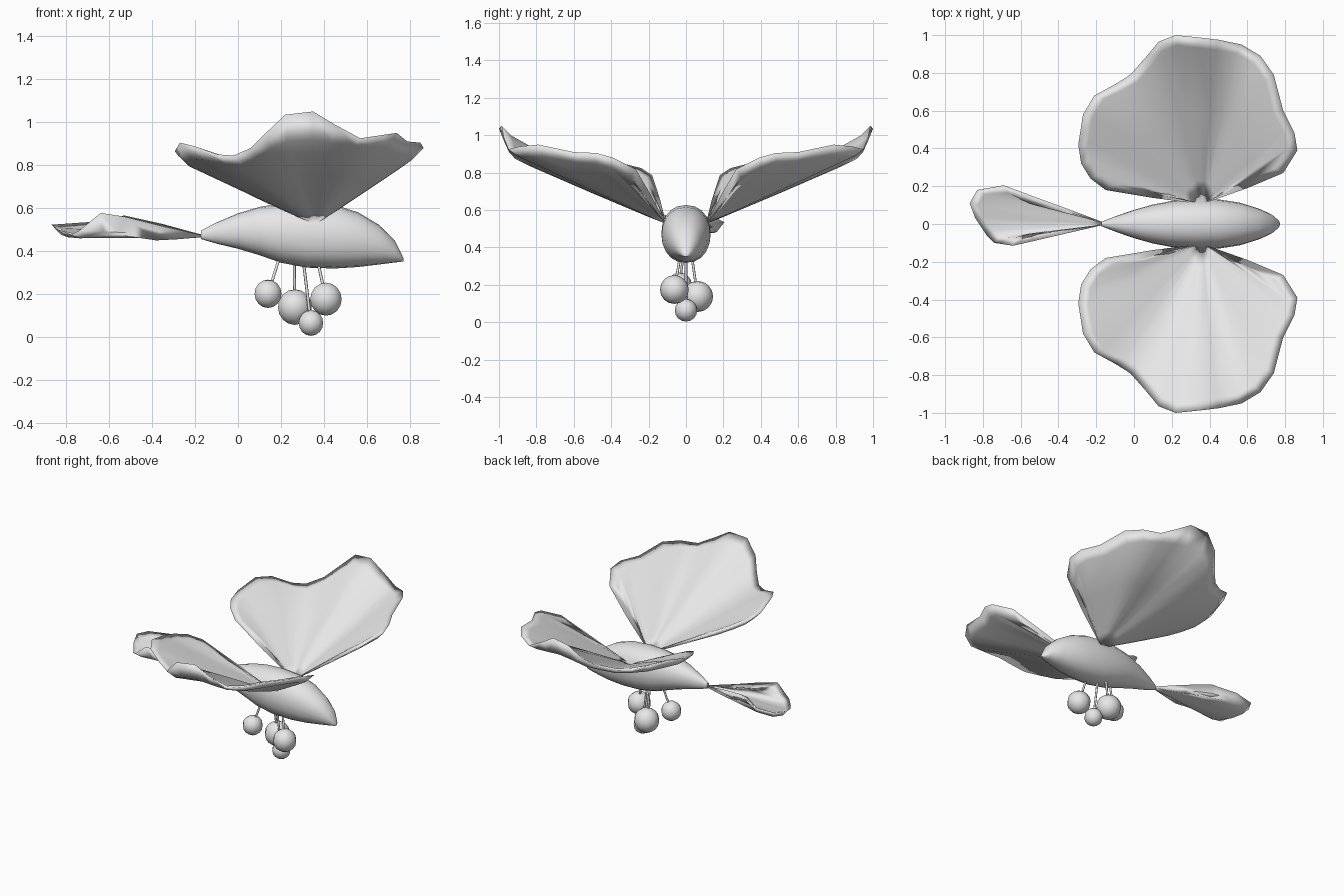
import bpy, bmesh, math
from mathutils import Vector

if "Cube" in bpy.data.objects:
    bpy.data.objects.remove(bpy.data.objects["Cube"])

grey = bpy.data.materials.new("plain grey")
grey.diffuse_color = (0.8, 0.8, 0.8, 1)
grey.use_nodes = True
grey.node_tree.nodes["Principled BSDF"].inputs["Base Color"].default_value = grey.diffuse_color


def finish(name, bm, angle=60):
    bmesh.ops.recalc_face_normals(bm, faces=bm.faces)
    mesh = bpy.data.meshes.new(name)
    bm.to_mesh(mesh)
    bm.free()
    mesh.materials.append(grey)
    obj = bpy.data.objects.new(name, mesh)
    bpy.context.collection.objects.link(obj)
    bpy.ops.object.select_all(action='DESELECT')
    bpy.context.view_layer.objects.active = obj
    obj.select_set(True)
    bpy.ops.object.shade_smooth_by_angle(angle=math.radians(angle))
    return obj


def cupped_fan(name, root, centre, rim, inset, mirror=1, top_drop=0.45):
    """Closed shell fanning out from a root, thickest at its upturned rim (x, y, z, rim height)."""
    bm = bmesh.new()
    root = Vector(root)

    def vert(p, dz=0.0):
        return bm.verts.new((p.x, p.y * mirror, p.z + dz))

    tip = vert(root)
    edges = [Vector(r[:3]) for r in rim]
    edge_verts = [vert(e) for e in edges]
    for depth, dz in ((top_drop, 0.006), (1.0, -0.006)):
        rows = []
        for e, ev, r in zip(edges, edge_verts, rim):
            flat = Vector((centre[0] - e.x, centre[1] - e.y, 0)).normalized()
            inner = e + flat * min(inset, 0.15 * (e - root).length) - Vector((0, 0, r[3] * depth))
            rows.append([ev, vert(inner, dz), vert(root.lerp(inner, 0.6), dz),
                         vert(root.lerp(inner, 0.15), dz * 0.5)])
        for a, b in zip(rows, rows[1:]):
            for i in range(3):
                bm.faces.new((a[i], a[i + 1], b[i + 1], b[i]))
            bm.faces.new((a[3], tip, b[3]))
        # close the two straight sides back to the root
        for row in (rows[0], rows[-1]):
            bm.faces.new((tip, row[0], row[1]))
            bm.faces.new((tip, row[1], row[2], row[3]))
    return finish(name, bm, 180)


# Body: elliptical sections along x (x, bottom, top, half width)
sections = [(-0.172, 0.455, 0.495, 0.012), (-0.1, 0.434, 0.533, 0.04), (0, 0.41, 0.575, 0.075),
            (0.1, 0.38, 0.605, 0.103), (0.2, 0.345, 0.622, 0.122), (0.32, 0.322, 0.627, 0.132),
            (0.45, 0.318, 0.615, 0.13), (0.56, 0.325, 0.58, 0.113), (0.66, 0.337, 0.52, 0.082),
            (0.73, 0.346, 0.45, 0.05), (0.765, 0.35, 0.38, 0.02), (0.772, 0.352, 0.362, 0.006)]
bm = bmesh.new()
rings = []
for x, lo, hi, w in sections:
    ring = []
    for i in range(20):
        a = 2 * math.pi * i / 20
        c, s = math.cos(a), math.sin(a)
        ring.append(bm.verts.new((x, w * math.copysign(abs(c) ** 0.9, c),
                                  (lo + hi) / 2 + (hi - lo) / 2 * math.copysign(abs(s) ** 0.95, s))))
    rings.append(ring)
for a, b in zip(rings, rings[1:]):
    for i in range(20):
        j = (i + 1) % 20
        bm.faces.new((a[i], a[j], b[j], b[i]))
bm.faces.new(rings[0])
bm.faces.new(rings[-1])
finish("body", bm)

# Wings: cupped shells with a wavy upturned rim
wing_rim = [(0.1, 0.138, 0.655, 0.02), (-0.15, 0.18, 0.785, 0.04),
            (-0.23, 0.24, 0.825, 0.045), (-0.28, 0.32, 0.845, 0.045), (-0.295, 0.42, 0.865, 0.05),
            (-0.27, 0.58, 0.905, 0.07), (-0.21, 0.68, 0.89, 0.06), (-0.10, 0.74, 0.85, 0.04),
            (-0.02, 0.79, 0.845, 0.04), (0.06, 0.88, 0.88, 0.04), (0.13, 0.965, 0.95, 0.07),
            (0.22, 1.0, 1.035, 0.12), (0.35, 0.987, 1.05, 0.13), (0.45, 0.975, 0.99, 0.08),
            (0.57, 0.95, 0.925, 0.03), (0.67, 0.89, 0.94, 0.05), (0.74, 0.79, 0.95, 0.06),
            (0.79, 0.60, 0.91, 0.05), (0.85, 0.48, 0.905, 0.05), (0.865, 0.39, 0.88, 0.05),
            (0.79, 0.27, 0.82, 0.04), (0.6, 0.19, 0.685, 0.02)]
for side, label in ((1, "left_wing"), (-1, "right_wing")):
    cupped_fan(label, (0.36, 0.105, 0.525), (0.3, 0.5), wing_rim, 0.055, side)

# Tail: smaller cupped fan behind the body
tail_rim = [(-0.35, 0.08, 0.525, 0.05), (-0.53, 0.145, 0.565, 0.06), (-0.69, 0.205, 0.535, 0.045),
            (-0.83, 0.18, 0.525, 0.04), (-0.87, 0.11, 0.522, 0.04), (-0.84, 0.03, 0.50, 0.03),
            (-0.78, -0.06, 0.475, 0.01), (-0.74, -0.10, 0.495, 0.02), (-0.64, -0.115, 0.577, 0.08),
            (-0.53, -0.09, 0.56, 0.08), (-0.35, -0.048, 0.515, 0.06)]
cupped_fan("tail", (-0.14, 0, 0.468), (-0.6, 0.04), tail_rim, 0.045, top_drop=0.55)

# Hanging balls on thin stems: ball centre, radius, stem top
balls = [((0.14, -0.035, 0.2), 0.066, (0.20, -0.01, 0.39)),
         ((0.265, 0.062, 0.138), 0.083, (0.262, 0.03, 0.36)),
         ((0.34, 0.0, 0.064), 0.06, (0.305, 0.0, 0.35)),
         ((0.41, -0.062, 0.175), 0.077, (0.37, -0.03, 0.36))]
for n, (pos, radius, top) in enumerate(balls, 1):
    pos, top = Vector(pos), Vector(top)
    bm = bmesh.new()
    bmesh.ops.create_uvsphere(bm, u_segments=10, v_segments=8, radius=radius)
    finish(f"ball_{n}", bm).location = pos
    bm = bmesh.new()
    bmesh.ops.create_cone(bm, cap_ends=True, segments=8, radius1=0.007, radius2=0.007,
                          depth=(top - pos).length)
    stem = finish(f"stem_{n}", bm)
    stem.location = (pos + top) / 2
    stem.rotation_euler = (top - pos).to_track_quat('Z', 'Y').to_euler()
